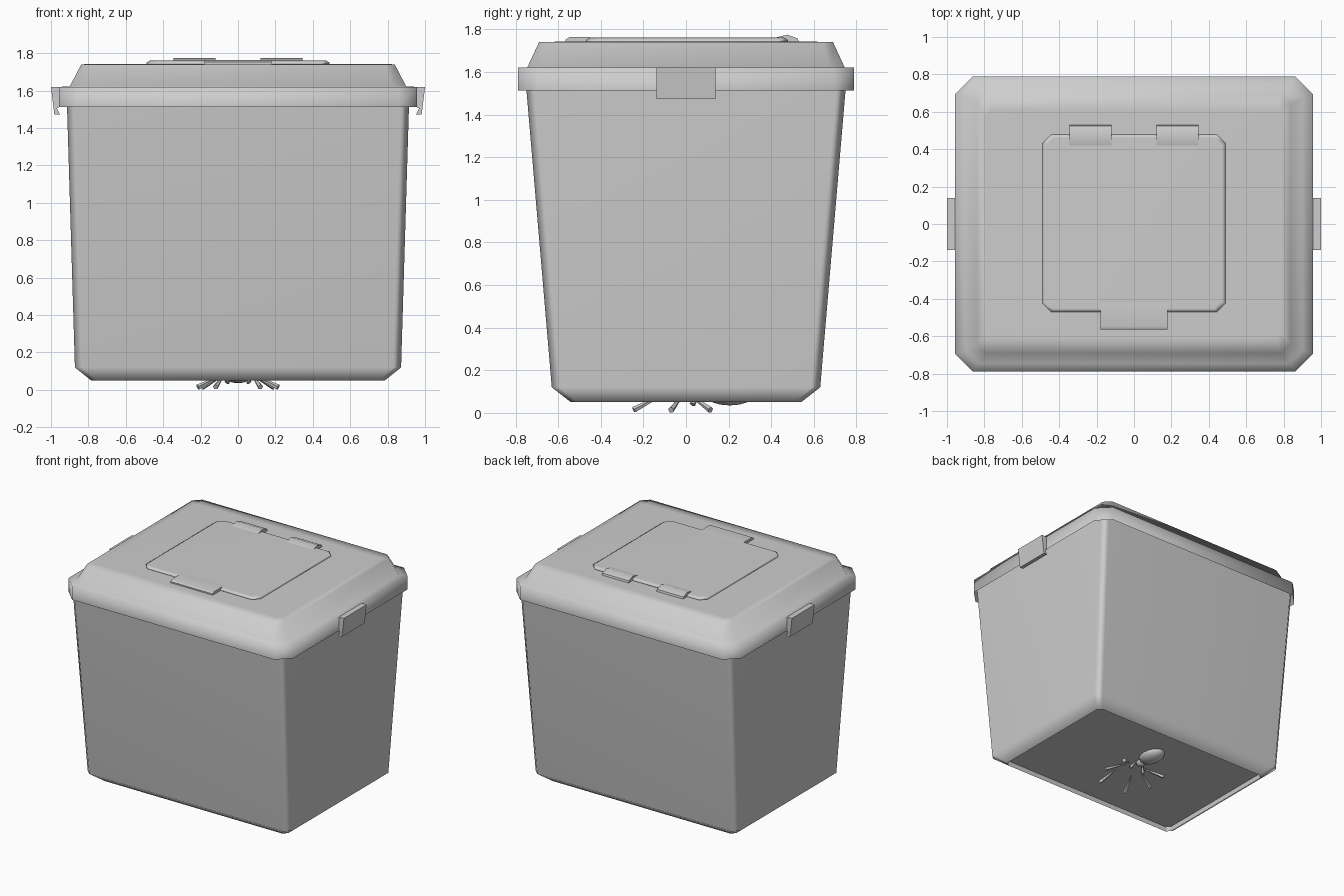
import bpy, bmesh, math
from mathutils import Vector

if "Cube" in bpy.data.objects:
    bpy.data.objects.remove(bpy.data.objects["Cube"])

grey = bpy.data.materials.new("plain_grey")
grey.diffuse_color = (0.61, 0.61, 0.61, 1)
grey.use_nodes = True
grey.node_tree.nodes["Principled BSDF"].inputs["Base Color"].default_value = grey.diffuse_color


def finish(name, bm, sharp_angle, creases=(), weighted=False):
    """Smooth shade; crisp edges above sharp_angle or lying at a crease height."""
    bmesh.ops.recalc_face_normals(bm, faces=bm.faces[:])
    for f in bm.faces:
        f.smooth = True
    for e in bm.edges:
        e.smooth = e.calc_face_angle(0) < math.radians(sharp_angle)
        for z in creases:
            if all(abs(v.co.z - z) < 1e-4 for v in e.verts):
                e.smooth = False
    mesh = bpy.data.meshes.new(name)
    bm.to_mesh(mesh)
    bm.free()
    mesh.materials.append(grey)
    ob = bpy.data.objects.new(name, mesh)
    bpy.context.collection.objects.link(ob)
    if weighted:
        ob.modifiers.new("flat_sides", "WEIGHTED_NORMAL").keep_sharp = True
    return ob


def loft(name, rings, centre=(0, 0), sharp=120, creases=(), weighted=False, open_base=False):
    """Stack of chamfered rectangles: (half x, half y, z, corner chamfer)."""
    bm = bmesh.new()
    loops = []
    for hx, hy, z, c in rings:
        pts = [(hx, c - hy), (hx, hy - c), (hx - c, hy), (c - hx, hy),
               (-hx, hy - c), (-hx, c - hy), (c - hx, -hy), (hx - c, -hy)]
        loops.append([bm.verts.new((x + centre[0], y + centre[1], z)) for x, y in pts])
    for a, b in zip(loops, loops[1:]):
        for i in range(8):
            j = (i + 1) % 8
            bm.faces.new((a[i], a[j], b[j], b[i]))
    if not open_base:
        bm.faces.new(loops[0])
    bm.faces.new(loops[-1])
    return finish(name, bm, sharp, creases, weighted)


def extrude(name, profile, axis, lo, hi, sharp=50):
    """Profile of (u, z) points pulled along x or y."""
    bm = bmesh.new()
    ends = []
    for d in (lo, hi):
        ends.append([bm.verts.new((d, u, z) if axis == "x" else (u, d, z))
                     for u, z in profile])
    n = len(profile)
    for i in range(n):
        j = (i + 1) % n
        bm.faces.new((ends[0][i], ends[0][j], ends[1][j], ends[1][i]))
    bm.faces.new(ends[0])
    bm.faces.new(ends[1])
    return finish(name, bm, sharp, weighted=True)


# Tapered tub with a floor recessed inside the chamfered foot
loft("tub", [(0.78, 0.535, 0.085, 0.03), (0.785, 0.54, 0.05, 0.03),
             (0.872, 0.63, 0.12, 0.045), (0.917, 0.757, 1.61, 0.045)],
     creases=(0.085, 0.05, 1.61), weighted=True)

# Hollow lid with a raised middle and an overhanging rim
loft("lid", [(0.958, 0.788, 1.513, 0.095), (0.958, 0.788, 1.62, 0.095),
             (0.90, 0.745, 1.621, 0.07), (0.838, 0.69, 1.74, 0.05),
             (0.79, 0.61, 1.742, 0.03)], open_base=True)

# Hatch on the lid with its finger tab
loft("hatch", [(0.488, 0.474, 1.735, 0.045), (0.488, 0.474, 1.75, 0.045),
               (0.47, 0.456, 1.761, 0.04)], centre=(0, 0.004), weighted=True)
extrude("hatch_tab", [(-0.565, 1.735), (-0.565, 1.752), (-0.548, 1.763),
                      (-0.45, 1.763), (-0.42, 1.7605), (-0.42, 1.735)], "x", -0.18, 0.18)

for side, label in ((-1, "left"), (1, "right")):
    # Hinges behind the hatch
    lo, hi = sorted((side * 0.12, side * 0.345))
    extrude("hinge_" + label, [(0.42, 1.735), (0.42, 1.761), (0.475, 1.775),
                               (0.525, 1.757), (0.53, 1.735)], "x", lo, hi)
    # Hooked clips flush with the rim ends
    clip = [(0.95, 1.515), (0.95, 1.62), (1.0, 1.62), (0.982, 1.472),
            (0.952, 1.472), (0.968, 1.505)]
    extrude("clip_" + label, [(side * x, z) for x, z in clip], "y", -0.138, 0.138)

# Small creature under the base: round abdomen, head and flared legs
for name, loc, size in (("abdomen", (0, 0.205, 0.085), (0.078, 0.115, 0.05)),
                        ("head", (0, 0.085, 0.08), (0.035, 0.045, 0.03))):
    bm = bmesh.new()
    bmesh.ops.create_uvsphere(bm, u_segments=16, v_segments=8, radius=1)
    for v in bm.verts:
        v.co = Vector([v.co[i] * size[i] + loc[i] for i in range(3)])
    finish(name, bm, 60)

legs = [((0.07, -0.10), (0.12, -0.245)), ((0.06, -0.01), (0.215, -0.07)),
        ((0.06, 0.01), (0.19, 0.115)), ((0.03, 0.06), (0.06, 0.03))]
for side, label in ((-1, "left"), (1, "right")):
    for k, (hip, foot) in enumerate(legs):
        top = Vector((side * hip[0], hip[1], 0.09))
        end = Vector((side * foot[0], foot[1], 0.014 if k < 3 else 0.04))
        d = end - top
        bm = bmesh.new()
        bmesh.ops.create_cone(bm, cap_ends=True, segments=5, radius1=0.003,
                              radius2=0.015, depth=d.length)
        rot = d.to_track_quat("Z", "Y")
        for v in bm.verts:
            v.co = rot @ v.co + (top + end) / 2
            v.co.z = max(v.co.z, 0)
        finish(f"leg_{label}_{k + 1}", bm, 50)
